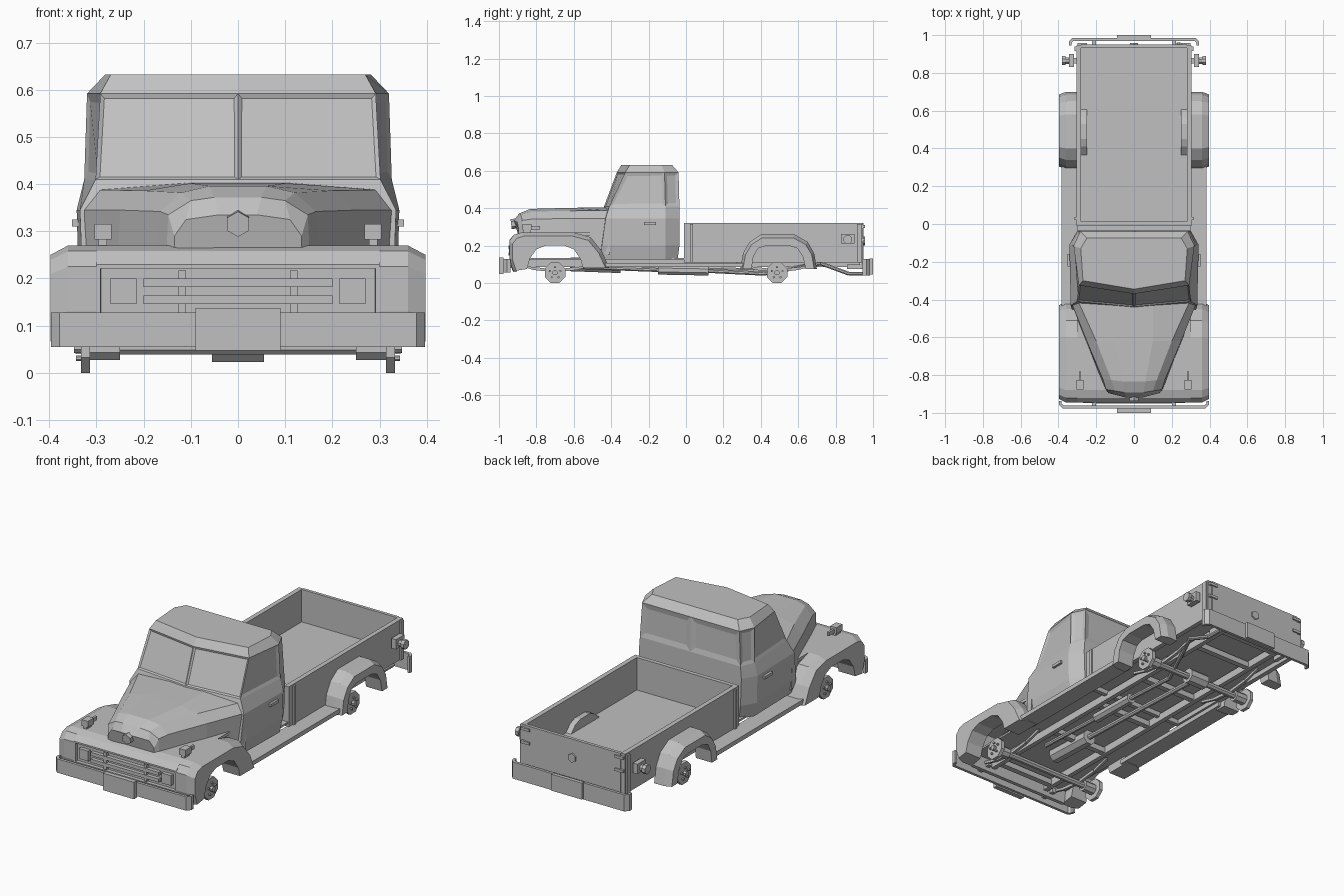
import bpy, bmesh, math
from mathutils import Vector

if "Cube" in bpy.data.objects:
    bpy.data.objects.remove(bpy.data.objects["Cube"])

paint = bpy.data.materials.new("plain grey")
paint.diffuse_color = (0.53, 0.53, 0.53, 1)
paint.use_nodes = True
paint.node_tree.nodes["Principled BSDF"].inputs["Base Color"].default_value = paint.diffuse_color


def finish(name, bm, mirror=False):
    bmesh.ops.recalc_face_normals(bm, faces=bm.faces)
    if mirror:
        dup = bmesh.ops.duplicate(bm, geom=bm.verts[:] + bm.edges[:] + bm.faces[:])["geom"]
        for v in (g for g in dup if isinstance(g, bmesh.types.BMVert)):
            v.co.x *= -1
        bmesh.ops.reverse_faces(bm, faces=[g for g in dup if isinstance(g, bmesh.types.BMFace)])
    me = bpy.data.meshes.new(name)
    bm.to_mesh(me)
    bm.free()
    me.materials.append(paint)
    ob = bpy.data.objects.new(name, me)
    bpy.context.collection.objects.link(ob)
    return ob


def add_loft(bm, rings):
    vs = [[bm.verts.new(p) for p in r] for r in rings]
    n = len(vs[0])
    for a, b in zip(vs, vs[1:]):
        for i in range(n):
            j = (i + 1) % n
            bm.faces.new((a[i], a[j], b[j], b[i]))
    bm.faces.new(vs[0][::-1])
    bm.faces.new(vs[-1])


def loft(name, rings, mirror=False):
    bm = bmesh.new()
    add_loft(bm, rings)
    return finish(name, bm, mirror)


def boxes(name, items, mirror=False):
    # each item: x0, x1, y0, y1, z0, z1
    bm = bmesh.new()
    for x0, x1, y0, y1, z0, z1 in items:
        add_loft(bm, [[(x0, y0, z), (x1, y0, z), (x1, y1, z), (x0, y1, z)] for z in (z0, z1)])
    return finish(name, bm, mirror)


def prism_rings(prof, xs):
    return [[(x, y, z) for y, z in prof] for x in xs]


def rods(name, items, mirror=False):
    # each item: start, end, radius, sides
    bm = bmesh.new()
    for p, q, r, n in items:
        p, q = Vector(p), Vector(q)
        rot = (q - p).to_track_quat('Z', 'Y')
        ring = [rot @ Vector((r * math.cos((i + .5) * math.tau / n), r * math.sin((i + .5) * math.tau / n), 0))
                for i in range(n)]
        add_loft(bm, [[p + v for v in ring], [q + v for v in ring]])
    return finish(name, bm, mirror)


# Cab: stacked plan outlines, windows inset into its faces
def cab_ring(z, back, xb, side, ys, corner, yc, front):
    half = [(xb, back), (side, ys), (corner, yc)]
    pts = [(0, back)] + half + [(0, front)] + [(-x, y) for x, y in half[::-1]]
    return [(x, y, z) for x, y in pts]


bm = bmesh.new()
add_loft(bm, [
    cab_ring(.125, -.045, .28, .322, -.11, .315, -.46, -.47),
    cab_ring(.20, -.035, .295, .338, -.11, .33, -.45, -.47),
    cab_ring(.345, -.035, .30, .342, -.11, .335, -.43, -.46),
    cab_ring(.41, -.035, .295, .326, -.11, .302, -.41, -.438),
    cab_ring(.592, -.04, .285, .32, -.115, .292, -.325, -.37),
    cab_ring(.632, -.075, .25, .282, -.13, .27, -.30, -.345)])
bmesh.ops.recalc_face_normals(bm, faces=bm.faces)
for f in [f for f in bm.faces if .47 < f.calc_center_median().z < .53]:
    n = f.normal
    if n.y < -.5:
        t = .012
    elif n.y > .9:
        t = .038
    elif abs(n.x) > .9:
        t = .024
    else:
        continue
    bmesh.ops.inset_individual(bm, faces=[f], thickness=t, depth=-.006)
finish("cab", bm)


# Hood: cross-sections narrowing to a pointed nose
def hood_ring(y, prow, pts):
    full = pts + [(-x, z) for x, z in pts[::-1]]
    return [(x, y - prow * (1 - abs(x) / pts[0][0]), z) for x, z in full]


loft("hood", [
    hood_ring(-.41, .0, [(.332, .15), (.334, .345), (.295, .388), (.10, .404)]),
    hood_ring(-.62, .0, [(.255, .20), (.25, .345), (.20, .386), (.10, .402)]),
    hood_ring(-.82, .02, [(.175, .25), (.165, .342), (.12, .382), (.06, .396)]),
    hood_ring(-.875, .025, [(.152, .25), (.148, .335), (.10, .365), (.05, .372)]),
    hood_ring(-.895, .035, [(.135, .25), (.135, .29), (.11, .325), (.04, .335)])])
rods("nose_badge", [((0, -.91, .318), (0, -.935, .315), .027, 6)])

# Front fenders: arched profile with a chamfered outer side
front_arch = [(-.925, .065), (-.945, .13), (-.945, .225), (-.92, .258), (-.88, .27), (-.60, .27),
              (-.51, .245), (-.45, .17), (-.41, .08), (-.55, .08), (-.565, .13), (-.60, .18),
              (-.65, .20), (-.75, .20), (-.80, .18), (-.835, .13), (-.85, .075)]
rear_arch = [(.29, .075), (.305, .16), (.34, .22), (.40, .26), (.58, .26), (.65, .22), (.685, .16), (.70, .075),
             (.64, .075), (.625, .14), (.595, .185), (.55, .20), (.43, .20), (.385, .185), (.36, .14), (.35, .075)]


def fender(name, prof, x0, cy, n_out):
    chamfer = [((cy + (y - cy) * .93, .075 + (z - .075) * .9) if i < n_out else (y, z))
               for i, (y, z) in enumerate(prof)]
    rings = prism_rings(prof, (x0, .36)) + prism_rings(chamfer, (.397,))
    loft(name, rings, True)


fender("front_fenders", front_arch, .30, -.69, 9)
fender("rear_fenders", rear_arch, .303, .495, 8)

# Nose panel with recessed grille opening
bm = bmesh.new()
add_loft(bm, prism_rings([(-.925, .06), (-.945, .115), (-.945, .23), (-.92, .258), (-.88, .27), (-.44, .27),
                          (-.44, .255), (-.88, .25), (-.905, .06)], (-.30, .30)))
bmesh.ops.recalc_face_normals(bm, faces=bm.faces)
grille = [f for f in bm.faces if f.normal.y < -.99]
bmesh.ops.inset_individual(bm, faces=grille, thickness=.012, depth=0)
bmesh.ops.inset_individual(bm, faces=grille, thickness=.001, depth=-.018)
finish("nose_panel", bm)
boxes("grille_bars", [(-.20, .20, -.95, -.93, z, z + .018) for z in (.146, .182)]
      + [(x - .008, x + .008, -.945, -.925, .128, .217) for x in (-.118, .118)])
boxes("headlights", [(.215, .27, -.947, -.92, .146, .20)], True)

# Fender-top signal lamps
boxes("signal_lamps", [(.268, .304, -.875, -.825, .283, .316), (.28, .292, -.825, -.78, .285, .305),
                       (.278, .296, -.87, -.83, .265, .285)], True)


# Bumpers with ends curling inward, and their plates
def bumper(name, s, w, z0, z1):
    half = [(w, .945), (w, .965), (w - .018, .985), (-w + .018, .985), (-w, .965), (-w, .945),
            (-w + .013, .945), (-w + .013, .96), (-w + .025, .97), (w - .025, .97), (w - .013, .96), (w - .013, .945)]
    loft(name, [[(x, s * (y - (.008 if s < 0 else 0)), z) for x, y in half] for z in (z0, z1)])


bumper("front_bumper", -1, .396, .055, .128)
bumper("rear_bumper", 1, .345, .04, .128)
boxes("bumper_plates", [(-.09, .09, -1.0, -.975, .047, .137), (-.09, .09, .98, 1.0, .045, .132)])
boxes("bumper_brackets", [(.20, .222, -.97, -.88, .08, .105), (.20, .222, .86, .975, .075, .10)], True)

# Cargo bed: floor, walls, tailgate
boxes("cargo_bed", [(-.28, .28, .01, .935, .135, .15), (-.305, -.28, -.01, .945, .11, .322),
                    (.28, .305, -.01, .945, .11, .322), (-.28, .28, -.01, .012, .11, .322)])
boxes("tailgate", [(-.28, .28, .933, .95, .105, .322)])
boxes("bed_posts", [(.305, .314, .022, .038, .11, .315), (.305, .314, .915, .94, .11, .315)], True)
boxes("tailgate_latches", [(.25, .30, .945, .957, z, z + .014) for z in (.225, .295)], True)
rods("tailgate_handle", [((0, .945, .225), (0, .958, .225), .024, 6)])
loft("bed_wheel_wells", prism_rings([(.36, .145), (.41, .185), (.45, .20), (.53, .20), (.57, .185), (.61, .145)],
                                    (.25, .285)), True)

# Tail lamps on side brackets
boxes("tail_lamp_brackets", [(.303, .345, .85, .88, .225, .25), (.318, .345, .83, .90, .21, .262)], True)
rods("tail_lamps", [((.345, .865, .232), (.362, .865, .232), .018, 8),
                    ((.362, .865, .232), (.382, .865, .232), .025, 8)], True)

# Running boards and door handles
boxes("running_boards", [(.29, .385, -.45, .32, .085, .108)], True)
boxes("door_handles", [(.335, .352, -.225, -.16, .31, .325)], True)

# Octagonal hubs with cap and five wheel nuts
hubs, nuts = [], []
for y in (-.70, .487):
    hubs.append(((.314, y, .055), (.333, y, .055), .0595, 8))
    hubs.append(((.25, y, .055), (.314, y, .055), .03, 8))
    hubs.append(((.333, y, .055), (.348, y, .055), .014, 8))
    for k in range(5):
        a = math.tau * k / 5 + math.pi / 2
        yy, zz = y + .03 * math.cos(a), .055 + .03 * math.sin(a)
        nuts.append(((.332, yy, zz), (.343, yy, zz), .006, 6))
rods("wheel_hubs", hubs, True)
rods("wheel_nuts", nuts, True)

# Axles, differential and drive shaft
rods("axles", [((-.31, y, .055), (.31, y, .055), .017, 8) for y in (-.70, .487)])
rods("differential", [((-.055, .487, .06), (.055, .487, .06), .04, 8)])
rods("drive_shaft", [((0, -.35, .09), (0, .46, .062), .014, 8), ((0, -.62, .10), (0, -.35, .09), .04, 8)])

# Chassis rails, cross members and leaf springs
boxes("chassis_rails", [(.16, .185, -.91, .93, .085, .125)], True)
boxes("cross_members", [(-.16, .16, y, y + .03, .09, .12) for y in (-.87, -.45, -.1, .25, .68, .88)])
springs = []
for y in (-.70, .487):
    for s in (-1, 1):
        springs.append(((.225, y, .065), (.225, y + s * .12, .078), .011, 4))
        springs.append(((.225, y + s * .12, .078), (.225, y + s * .22, .105), .009, 4))
rods("leaf_springs", springs, True)

# Exhaust pipe and silencer
rods("exhaust", [((.12, -.55, .085), (.12, -.15, .07), .012, 8), ((.12, -.15, .07), (.12, .12, .065), .027, 8),
                 ((.12, .12, .065), (.12, .42, .05), .012, 8), ((.12, .42, .05), (.235, .72, .105), .011, 8),
                 ((.235, .72, .105), (.235, .87, .05), .011, 8), ((.235, .87, .05), (.235, .96, .05), .011, 8)])

# Floor pan under cab and engine bay
boxes("floor_pan", [(-.30, .30, -.90, 0.0, .125, .135)])
